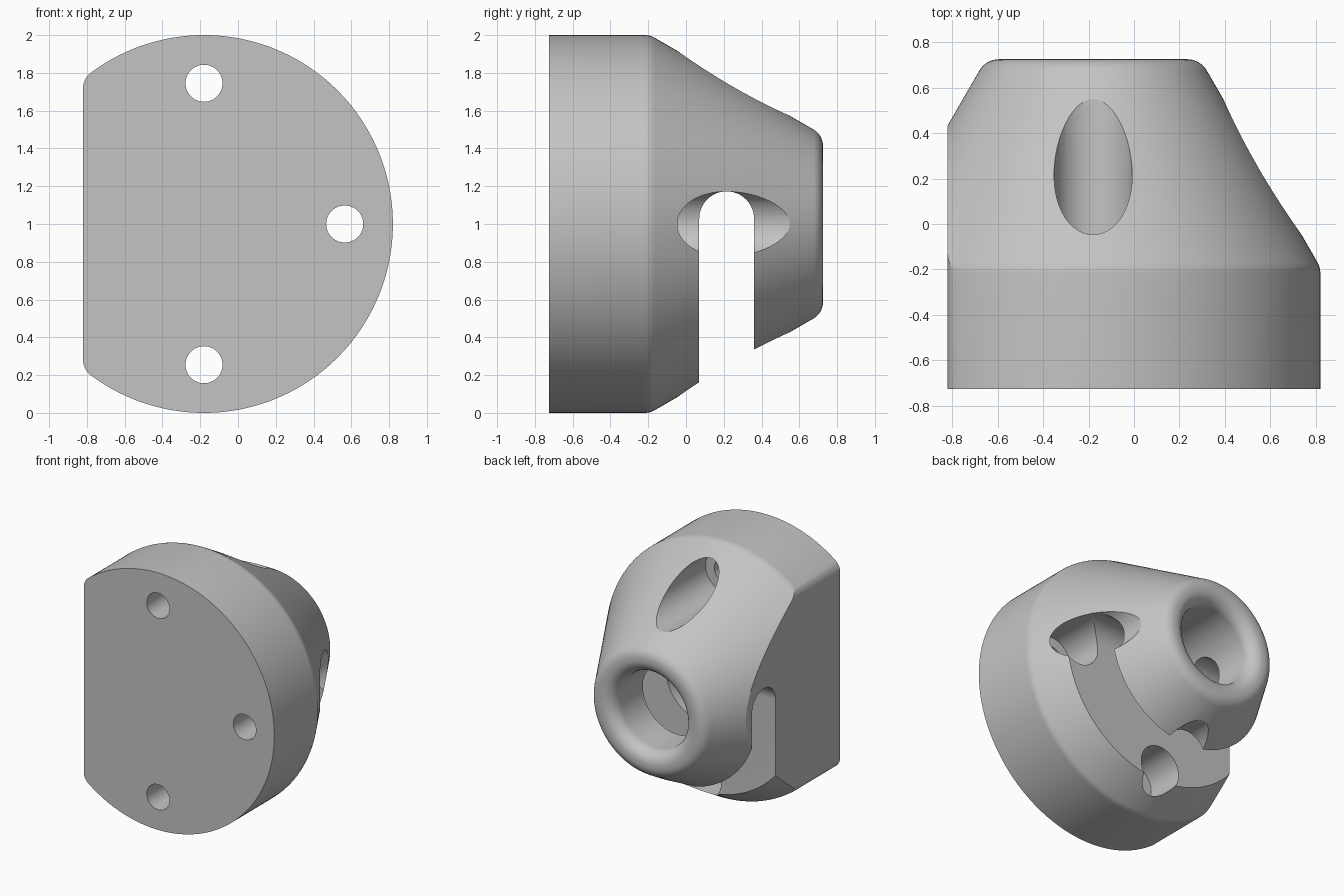
import bpy
import bmesh
from math import cos, sin, radians, pi
from mathutils import Vector

cube = bpy.data.objects.get("Cube")
if cube:
    bpy.data.objects.remove(cube, do_unlink=True)

AXIS_X, AXIS_Z = -0.18, 1.0   # main axis runs along y
BACK = 0.725                  # half depth
FLOOR = -0.23                 # depth of the bore and counterbores

grey = bpy.data.materials.new("plain grey")
grey.use_nodes = True
grey.diffuse_color = (0.55, 0.55, 0.55, 1)
grey.node_tree.nodes["Principled BSDF"].inputs["Base Color"].default_value = grey.diffuse_color


def arc(cu, cv, r, start, end, steps):
    """Points on a circular arc, angles in degrees."""
    angles = [radians(start + (end - start) * i / steps) for i in range(steps + 1)]
    return [(cu + r * cos(a), cv + r * sin(a)) for a in angles]


def finish(name, bm):
    bmesh.ops.remove_doubles(bm, verts=bm.verts, dist=1e-5)
    bmesh.ops.recalc_face_normals(bm, faces=bm.faces)
    mesh = bpy.data.meshes.new(name)
    bm.to_mesh(mesh)
    bm.free()
    mesh.materials.append(grey)
    obj = bpy.data.objects.new(name, mesh)
    bpy.context.collection.objects.link(obj)
    return obj


def lathe(name, profile, x, z, steps):
    """Revolve (radius, y) points about an axis parallel to y."""
    bm = bmesh.new()
    verts = [bm.verts.new((x + r, y, z)) for r, y in profile]
    edges = [bm.edges.new(pair) for pair in zip(verts, verts[1:])]
    bmesh.ops.spin(bm, geom=verts + edges, cent=(x, 0, z), axis=(0, 1, 0),
                   angle=2 * pi, steps=steps)
    return finish(name, bm)


def prism(name, points, direction):
    bm = bmesh.new()
    face = bm.faces.new([bm.verts.new(p) for p in points])
    ext = bmesh.ops.extrude_face_region(bm, geom=[face], use_keep_orig=True)
    moved = [g for g in ext["geom"] if isinstance(g, bmesh.types.BMVert)]
    bmesh.ops.translate(bm, verts=moved, vec=Vector(direction))
    return finish(name, bm)


def cut(target, cutter):
    cutter.hide_render = True
    mod = target.modifiers.new(cutter.name, 'BOOLEAN')
    mod.operation = 'DIFFERENCE'
    mod.solver = 'EXACT'
    mod.object = cutter
    bpy.context.view_layer.objects.active = target
    bpy.ops.object.modifier_apply(modifier=mod.name)
    bpy.data.objects.remove(cutter, do_unlink=True)


# Turned body: disc, rounded shoulder, cone, rounded rim and blind bore
profile = [(0, -BACK), (1, -BACK)]
profile += arc(0.9, -0.217, 0.1, 0, 30, 5)
profile += arc(0.414, BACK - 0.1, 0.1, 30, 90, 8)
profile += arc(0.4, BACK - 0.1, 0.1, 90, 180, 12)
profile += [(0.3, FLOOR), (0, FLOOR)]
body = lathe("conical_housing", profile, AXIS_X, AXIS_Z, 160)

# Flat side with rounded upright corners
corner = arc(-0.54, 0.72, 0.1, 126.87, 180, 8)
outline = [(-0.9, 1.2)] + corner
outline += [(u, -v) for u, v in reversed(outline)]
outline += [(-1.5, -1.2), (-1.5, 1.2)]
cut(body, prism("flat_cutter", [(AXIS_X + u, -1, AXIS_Z + v) for u, v in outline], (0, 2, 0)))

# Round-topped slot running right through, open at the bottom
slot = arc(0.215, 1.028, 0.145, 0, 180, 24) + [(0.07, -0.5), (0.36, -0.5)]
cut(body, prism("slot_cutter", [(-1.5, y, z) for y, z in slot], (3, 0, 0)))

# Three counterbored screw holes: top, bottom and left
screw = [(0, -1), (0.098, -1), (0.098, FLOOR), (0.172, FLOOR), (0.172, 1), (0, 1)]
for angle in (0, 90, 270):
    a = radians(angle)
    cut(body, lathe("screw_hole_cutter", screw,
                    AXIS_X + 0.745 * cos(a), AXIS_Z + 0.745 * sin(a), 48))

bpy.ops.object.select_all(action='DESELECT')
body.select_set(True)
bpy.context.view_layer.objects.active = body
bpy.ops.object.shade_smooth_by_angle(angle=radians(20))
